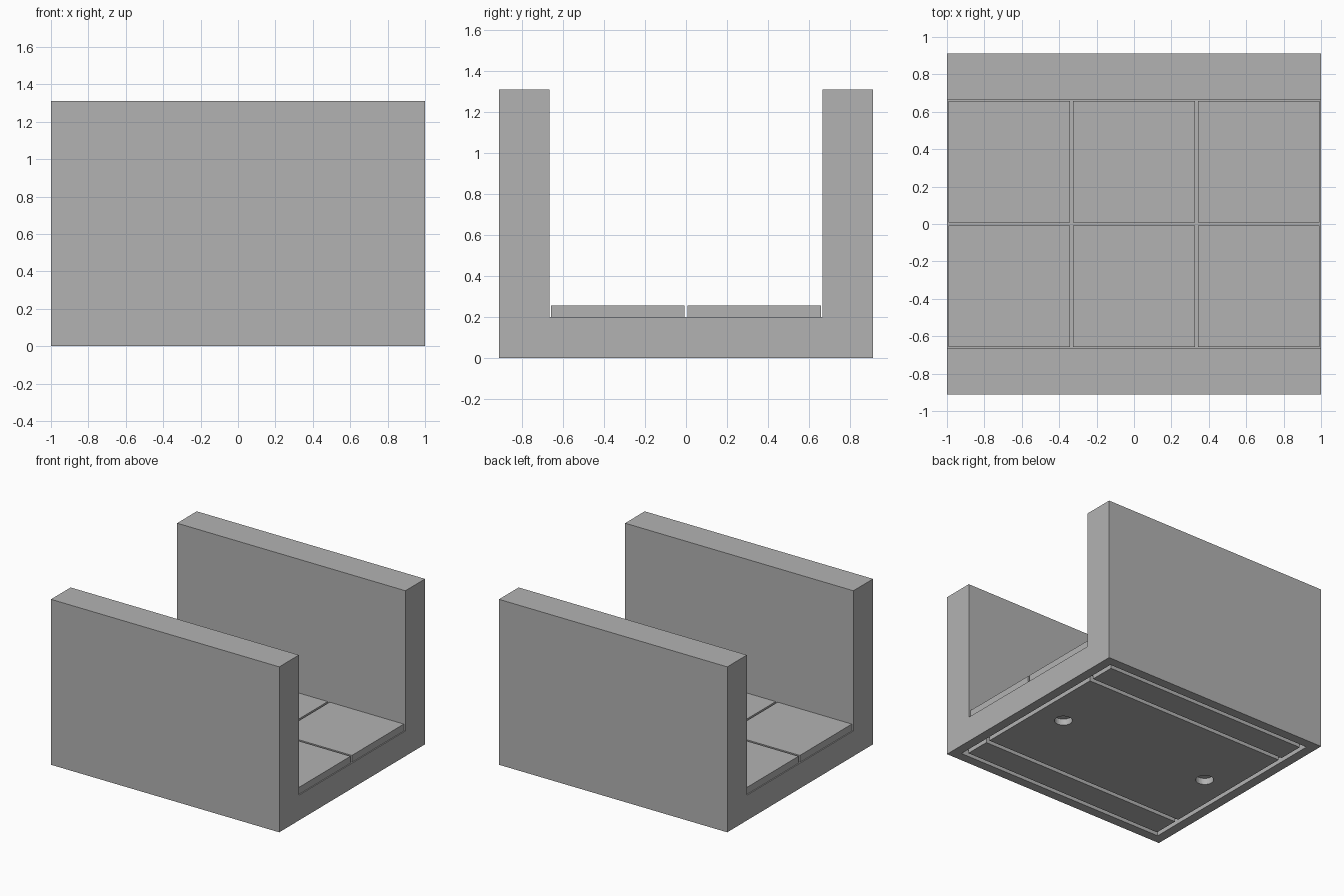
import bpy
import bmesh
from mathutils import Matrix

cube = bpy.data.objects.get("Cube")
if cube:
    bpy.data.objects.remove(cube, do_unlink=True)

HALF_X, HALF_Y = 1.0, 0.912
HEIGHT, FLOOR, INNER_Y = 1.31, 0.2, 0.666
RECESS = 0.05

stone = bpy.data.materials.new("stone_grey")
stone.use_nodes = True
colour = (0.45, 0.45, 0.45, 1)
stone.diffuse_color = colour
stone.node_tree.nodes["Principled BSDF"].inputs["Base Color"].default_value = colour


def make_object(name, bm):
    bmesh.ops.recalc_face_normals(bm, faces=bm.faces)
    mesh = bpy.data.meshes.new(name)
    bm.to_mesh(mesh)
    bm.free()
    mesh.materials.append(stone)
    obj = bpy.data.objects.new(name, mesh)
    bpy.context.collection.objects.link(obj)
    return obj


def box(name, x0, x1, y0, y1, z0, z1):
    bm = bmesh.new()
    centre = ((x0 + x1) / 2, (y0 + y1) / 2, (z0 + z1) / 2)
    size = (x1 - x0, y1 - y0, z1 - z0, 1)
    bmesh.ops.create_cube(bm, size=1, matrix=Matrix.Translation(centre) @ Matrix.Diagonal(size))
    return make_object(name, bm)


def cut(target, cutter):
    cutter.hide_render = True
    mod = target.modifiers.new(cutter.name, "BOOLEAN")
    mod.operation = "DIFFERENCE"
    mod.solver = "EXACT"
    mod.object = cutter
    bpy.context.view_layer.objects.active = target
    bpy.ops.object.modifier_apply(modifier=mod.name)
    bpy.data.objects.remove(cutter, do_unlink=True)


# Corridor body: U-shaped profile extruded along x
half = [(HALF_Y, 0), (HALF_Y, HEIGHT), (INNER_Y, HEIGHT), (INNER_Y, FLOOR)]
profile = half + [(-y, z) for y, z in reversed(half)]
bm = bmesh.new()
face = bm.faces.new([bm.verts.new((-HALF_X, y, z)) for y, z in profile])
ext = bmesh.ops.extrude_face_region(bm, geom=[face])
moved = [v for v in ext["geom"] if isinstance(v, bmesh.types.BMVert)]
bmesh.ops.translate(bm, verts=moved, vec=(2 * HALF_X, 0, 0))
body = make_object("corridor_body", bm)

# Underside grooves: a rectangular ring and two inner lines
inset, width = 0.075, 0.035
gx, gy, inner_line = HALF_X - inset, HALF_Y - inset, 0.565
for s in (-1, 1):
    for edge in (gy, inner_line + width):
        y0, y1 = sorted((s * edge, s * (edge - width)))
        cut(body, box("groove_long", -gx, gx, y0, y1, -0.1, RECESS))
    x0, x1 = sorted((s * gx, s * (gx - width)))
    cut(body, box("groove_end", x0, x1, -gy, gy, -0.1, RECESS))

# Round sockets in the underside
for s in (-1, 1):
    bm = bmesh.new()
    bmesh.ops.create_cone(bm, cap_ends=True, segments=32, radius1=0.065, radius2=0.065,
                          depth=2 * RECESS, matrix=Matrix.Translation((s * 2 / 3, 0, 0)))
    cut(body, make_object("socket", bm))

# Floor tiles: three by two with thin gaps
pitch, tile = 2 / 3, 0.325
for i in (-1, 0, 1):
    for j in (-0.5, 0.5):
        x, y = i * pitch, j * pitch
        box("floor_tile", x - tile, x + tile, y - tile, y + tile, FLOOR, 0.255)
